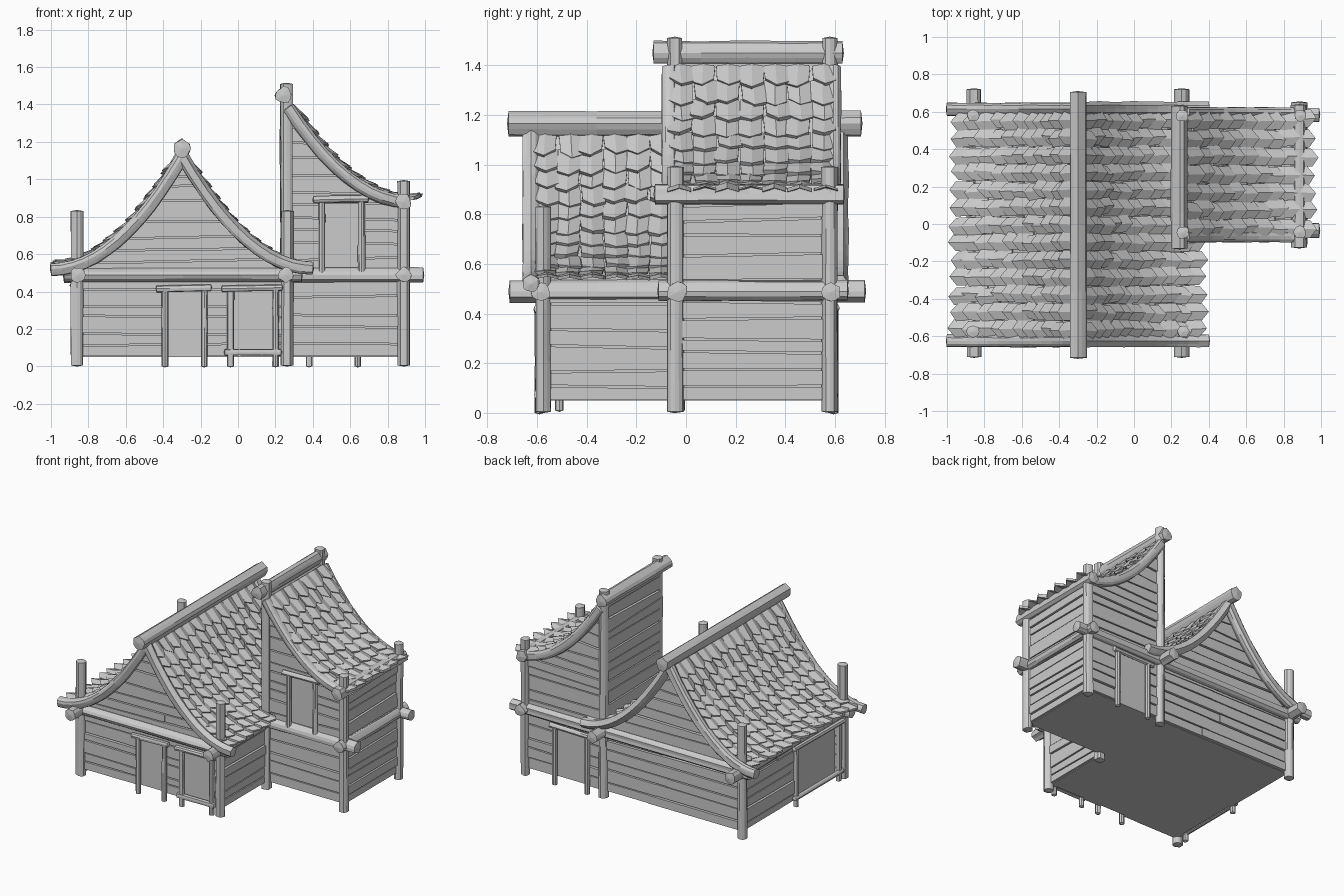
import bpy, bmesh, math, random
from mathutils import Vector as V

if "Cube" in bpy.data.objects:
    bpy.data.objects.remove(bpy.data.objects["Cube"])

random.seed(7)
R = random.uniform


def finish(name, bm):
    bmesh.ops.recalc_face_normals(bm, faces=bm.faces)
    me = bpy.data.meshes.new(name)
    bm.to_mesh(me)
    bm.free()
    ob = bpy.data.objects.new(name, me)
    bpy.context.collection.objects.link(ob)
    return ob


def log(name, pts, r, sides=12):
    """Rough hewn log along a path, grooved sides, coned ends."""
    pts = [V(p) for p in pts]
    if len(pts) == 2:
        pts = [pts[0].lerp(pts[1], t / 4) for t in range(5)]
    flute = [R(0.86, 1.12) for _ in range(sides)]
    bm = bmesh.new()
    rings = []
    for i, p in enumerate(pts):
        t = (pts[min(i + 1, len(pts) - 1)] - pts[max(i - 1, 0)]).normalized()
        ref = V((0, 1, 0)) if abs(t.y) < 0.9 else V((1, 0, 0))
        a = t.cross(ref).normalized()
        b = t.cross(a)
        rings.append([bm.verts.new(p + (a * math.cos(w) + b * math.sin(w)) * r * flute[k] * R(0.95, 1.05))
                      for k in range(sides) for w in [2 * math.pi * k / sides]])
    for q, s in zip(rings, rings[1:]):
        for k in range(sides):
            bm.faces.new((q[k], q[(k + 1) % sides], s[(k + 1) % sides], s[k]))
    for ring, p, other in ((rings[0], pts[0], pts[1]), (rings[-1], pts[-1], pts[-2])):
        c = bm.verts.new(p + (p - other).normalized() * 0.006)
        for k in range(sides):
            bm.faces.new((c, ring[k], ring[(k + 1) % sides]))
    return finish(name, bm)


def place(axis, plane, sign):
    """Wall coordinates (along, height, outward) to world."""
    if axis == 'x':
        return lambda u, z, o: V((u, plane + sign * o, z))
    return lambda u, z, o: V((plane + sign * o, u, z))


def planks(name, wall, lo, hi, z0, z1, holes=()):
    """Horizontal boards between lo(z) and hi(z), broken around openings."""
    P = place(*wall)
    bm = bmesh.new()
    za, tilt = z0, (0, 0)
    while za < z1 - 0.005:
        zb = za + R(0.055, 0.1)
        nt = (R(-0.012, 0.012), R(-0.012, 0.012))
        if zb > z1 - 0.03:
            zb, nt = z1, (0, 0)
        zm = (za + zb) / 2
        cuts = [lo(zm), hi(zm)]
        gaps = [(h[0], h[1]) for h in holes if h[2] < zm < h[3]]
        for g in gaps:
            cuts += g
        if cuts[1] - cuts[0] > 0.9:
            j = R(cuts[0] + 0.3, cuts[1] - 0.3)
            cuts += [j, j]
        cuts.sort()
        L, W = lo(zm), max(hi(zm) - lo(zm), 1e-4)
        for u0, u1 in zip(cuts, cuts[1:]):
            if u1 - u0 < 0.01 or any(g[0] <= (u0 + u1) / 2 <= g[1] for g in gaps):
                continue
            o = R(0.016, 0.027)
            vs = []
            for d in (-0.005, o):
                for u, z, tl, e in ((u0, za + 0.004, tilt, lo), (u1, za + 0.004, tilt, hi),
                                    (u1, zb - 0.004, nt, hi), (u0, zb - 0.004, nt, lo)):
                    f = (u - L) / W
                    zz = z + tl[0] * (1 - f) + tl[1] * f
                    if u in (lo(zm), hi(zm)):
                        u = e(min(max(zz, z0), z1))
                    vs.append(bm.verts.new(P(u, zz, d)))
            for f in ((0, 1, 2, 3), (4, 5, 6, 7), (0, 1, 5, 4), (1, 2, 6, 5), (2, 3, 7, 6), (3, 0, 4, 7)):
                bm.faces.new([vs[i] for i in f])
        za, tilt = zb, nt
    return finish(name, bm)


def frame(name, wall, u0, u1, z0, z1, sill=None):
    """Posts, lintel and optional sill around an opening."""
    P = place(*wall)
    for s, u in (("a", u0), ("b", u1)):
        log(f"{name}_post_{s}", [P(u, z0, 0.03), P(u, z1, 0.03)], 0.018, 8)
    log(name + "_lintel", [P(u0 - 0.045, z1, 0.035), P(u1 + 0.035, z1 + 0.006, 0.035)], 0.019, 8)
    if sill:
        log(name + "_sill", [P(u0 - 0.03, sill, 0.035), P(u1 + 0.03, sill, 0.035)], 0.018, 8)


# Swept roof curves: height at distance d from ridge, and the inverse
def hall_z(d): return 0.52 + 0.6 * (1 - d / 0.7) ** 2
def hall_d(z): return 0.7 * (1 - math.sqrt(max(z - 0.52, 0) / 0.6))
def tower_z(d): return 0.88 + 0.52 * (1 - d / 0.66) ** 2
def tower_d(z): return 0.66 * (1 - math.sqrt(max(z - 0.88, 0) / 0.52))


def tiles(name, x0, side, curve, d_end, y0, y1, cols, rows):
    """Folded, pointed shingles in overlapping rows."""
    pts = [V((x0 + side * d_end * i / 150, 0, curve(d_end * i / 150))) for i in range(151)]
    acc = [0]
    for a, b in zip(pts, pts[1:]):
        acc.append(acc[-1] + (b - a).length)

    def at(s):
        if s >= acc[-1]:
            return pts[-1] + (pts[-1] - pts[-2]).normalized() * (s - acc[-1])
        i = next(k for k in range(1, 151) if acc[k] >= s)
        return pts[i]
    bm = bmesh.new()
    step, w = acc[-1] / rows, (y1 - y0) / cols
    for r in range(rows):
        for c in range(cols):
            j = R(-0.012, 0.012)
            p, q = at(max(r * step - 0.01, 0)), at((r + 1) * step + 0.006)
            t = (q - p).normalized()
            n = V((-t.z, 0, t.x)) * side
            q = q + t * j
            y, yaw = y0 + (c + 0.5) * w + R(-0.006, 0.006), R(-0.008, 0.008)
            vs = []
            for th in (0, -0.014):
                for base, lift, tip, sh in ((p, 0.008, 0.0, 0), (q, R(0.024, 0.036), 0.034, yaw)):
                    for k in (-1, 0, 1):
                        vs.append(bm.verts.new(base + V((0, y + k * w * 0.5 + sh, 0)) + t * (tip * (k == 0) + sh * k)
                                               + n * (lift + th + 0.018 * (k == 0))))
            for f in ((0, 1, 4, 3), (1, 2, 5, 4), (6, 7, 10, 9), (7, 8, 11, 10), (3, 4, 10, 9),
                      (4, 5, 11, 10), (0, 1, 7, 6), (1, 2, 8, 7), (0, 3, 9, 6), (2, 5, 11, 8)):
                bm.faces.new([vs[i] for i in f])
    return finish(name, bm)


def core(name, profile, y0, y1):
    """Solid body behind the boards; gives door and window panels and the floor."""
    bm = bmesh.new()
    f = bm.faces.new([bm.verts.new((x, y0, z)) for x, z in profile])
    g = bmesh.ops.extrude_face_region(bm, geom=[f])
    bmesh.ops.translate(bm, vec=(0, y1 - y0, 0), verts=[v for v in g['geom'] if isinstance(v, bmesh.types.BMVert)])
    return finish(name, bm)


RX = -0.3
ds = [0.55 - 1.1 * i / 22 for i in range(23)]
core("hall_body", [(-0.845, 0.05), (0.25, 0.05)] + [(RX + d, hall_z(abs(d))) for d in ds], -0.56, 0.56)
core("tower_body", [(0.25, 0.05), (0.875, 0.05)] +
     [(0.26 + 0.615 * i / 12, tower_z(0.615 * i / 12)) for i in range(12, -1, -1)] + [(0.25, 1.4)], -0.025, 0.565)

# Wall boards
def k(v): return lambda z: v
FRONT, BACK, LEFT, RIGHT = ('x', -0.56, -1), ('x', 0.56, 1), ('y', -0.845, -1), ('y', 0.25, 1)
T_FRONT, T_BACK, T_LEFT, T_RIGHT = ('x', -0.025, -1), ('x', 0.565, 1), ('y', 0.25, -1), ('y', 0.875, 1)
planks("front_boards", FRONT, k(-0.85), k(0.26), 0.05, 0.5, [(-0.39, -0.18, 0, 0.42), (-0.04, 0.2, 0.07, 0.42)])
planks("back_boards", BACK, k(-0.85), k(0.26), 0.05, 0.5)
planks("left_boards", LEFT, k(-0.56), k(0.56), 0.05, 0.5, [(-0.5, -0.02, 0.08, 0.43)])
planks("hall_right_boards", RIGHT, k(-0.56), k(-0.03), 0.05, 0.5)
for nm, wl in (("front_gable", FRONT), ("back_gable", BACK)):
    planks(nm, wl, lambda z: RX - min(hall_d(z), 0.55), lambda z: RX + min(hall_d(z), 0.55), 0.5, 1.1)
hi = lambda z: 0.26 + min(tower_d(z), 0.62)
planks("tower_front_lower", T_FRONT, k(0.26), k(0.88), 0.05, 0.5)
planks("tower_front_upper", T_FRONT, k(0.26), hi, 0.5, 1.38, [(0.45, 0.66, 0.5, 0.89)])
planks("tower_back_lower", T_BACK, k(0.26), k(0.88), 0.05, 0.5, [(0.38, 0.64, 0, 0.42)])
planks("tower_back_upper", T_BACK, k(0.26), hi, 0.5, 1.38)
planks("tower_right_boards", T_RIGHT, k(-0.03), k(0.57), 0.05, 0.88)
planks("tower_left_boards", T_LEFT, k(-0.03), k(0.57), 0.5, 1.42)

# Doors and windows
frame("front_door", FRONT, -0.39, -0.18, 0.0, 0.415)
frame("front_window", FRONT, -0.04, 0.2, 0.0, 0.415, 0.075)
frame("back_door", T_BACK, 0.38, 0.64, 0.0, 0.42)
frame("left_window", LEFT, -0.51, -0.02, 0.01, 0.43, 0.075)
frame("tower_window", T_FRONT, 0.45, 0.66, 0.5, 0.89)

# Corner posts
for x, y, h in ((-0.862, -0.575, 0.83), (-0.862, 0.58, 0.83), (0.26, -0.575, 0.83),
                (0.262, -0.045, 1.51), (0.262, 0.58, 1.51), (0.887, -0.045, 0.99), (0.887, 0.58, 0.99)):
    log("corner_post", [(x, y, 0.005), (x + R(-.005, .005), y, h)], 0.033)

# Horizontal beams
for x, y0, y1 in ((-0.855, -0.71, 0.72), (0.255, -0.71, 0.72), (0.887, -0.11, 0.65)):
    log("side_beam", [(x, y0, 0.49), (x, y1, 0.49)], 0.042)
log("front_beam", [(-0.93, -0.585, 0.487), (0.34, -0.585, 0.487)], 0.037)
log("back_beam", [(-0.93, 0.585, 0.487), (0.99, 0.585, 0.487)], 0.037)
log("tower_front_beam", [(0.2, -0.035, 0.487), (0.99, -0.035, 0.487)], 0.04)
log("tower_eave_beam", [(0.885, -0.125, 0.88), (0.885, 0.635, 0.88)], 0.042)
log("hall_ridge", [(RX, -0.715, 1.165), (RX, 0.705, 1.165)], 0.048)
log("tower_ridge", [(0.245, -0.13, 1.45), (0.245, 0.63, 1.45)], 0.045)

# Curved verge logs
for y in (-0.625, 0.615):
    for s in (-1, 1):
        log("hall_verge", [(RX + s * 0.7 * i / 12, y, hall_z(0.7 * i / 12)) for i in range(13)], 0.036)
for y in (-0.065, 0.595):
    log("tower_verge", [(0.27 + 0.63 * i / 10, y, tower_z(0.01 + 0.63 * i / 10)) for i in range(11)], 0.034)

# Shingled roofs
for s, nm in ((-1, "left"), (1, "right")):
    tiles(f"hall_roof_{nm}", RX, s, hall_z, 0.64, -0.61, 0.6, 13, 11)
tiles("tower_roof", 0.265, 1, tower_z, 0.665, -0.07, 0.6, 7, 10)
